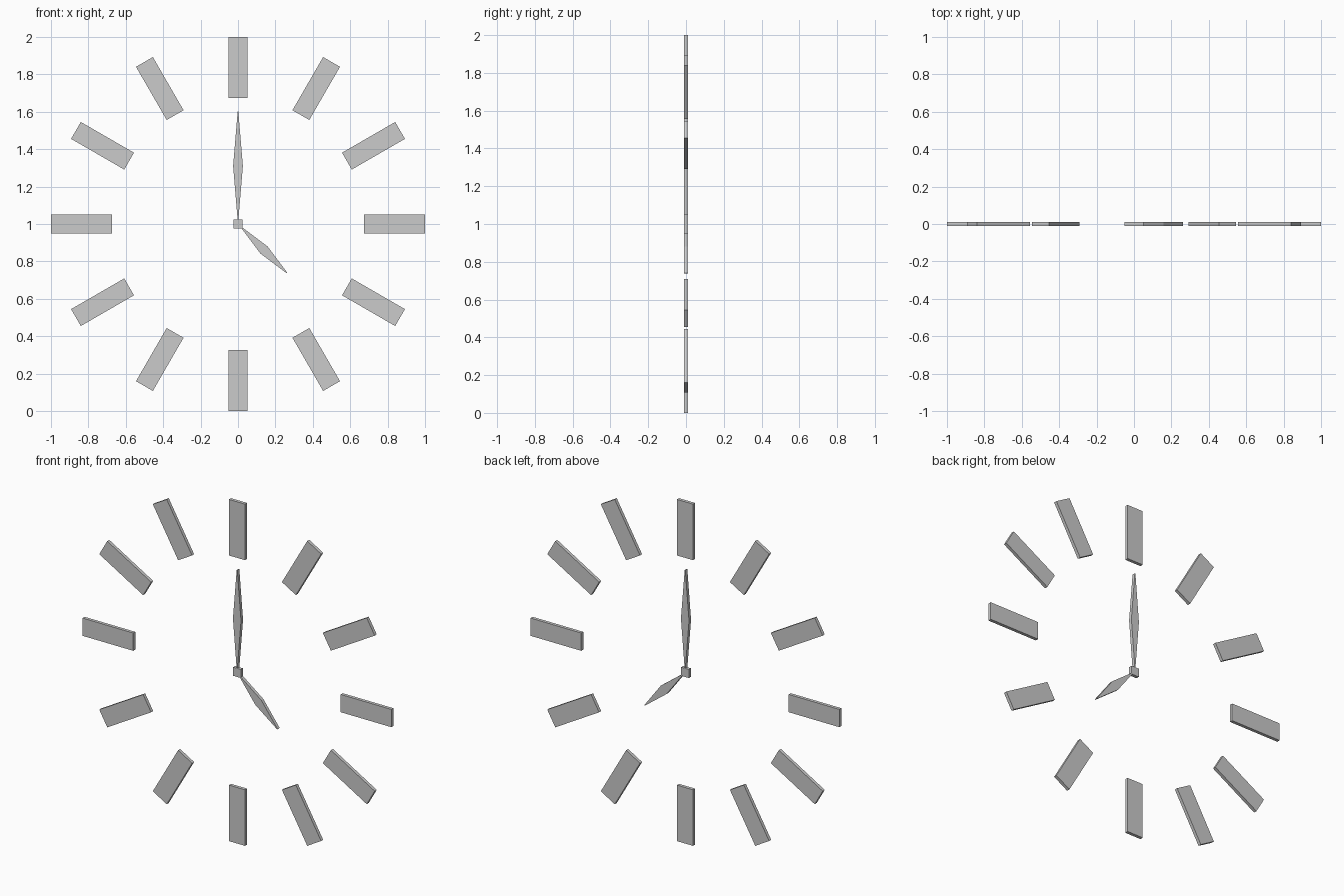
import bpy
import bmesh
import math
from mathutils import Matrix

if "Cube" in bpy.data.objects:
    bpy.data.objects.remove(bpy.data.objects["Cube"])

THICK = 0.019
CENTRE = Matrix.Translation((0, 0, 1))


def plate(name, outline, angle):
    """Extrude an upright (x, z) outline about y = 0, turned clockwise round the clock centre."""
    bm = bmesh.new()
    face = bm.faces.new([bm.verts.new((x, -THICK / 2, z)) for x, z in outline])
    res = bmesh.ops.extrude_face_region(bm, geom=[face])
    verts = [g for g in res["geom"] if isinstance(g, bmesh.types.BMVert)]
    bmesh.ops.translate(bm, verts=verts, vec=(0, THICK, 0))
    bmesh.ops.recalc_face_normals(bm, faces=bm.faces)
    bm.transform(CENTRE @ Matrix.Rotation(math.radians(angle), 4, 'Y'))
    mesh = bpy.data.meshes.new(name)
    bm.to_mesh(mesh)
    bm.free()
    obj = bpy.data.objects.new(name, mesh)
    bpy.context.collection.objects.link(obj)
    return obj


def rect(half_w, z0, z1):
    return [(-half_w, z0), (half_w, z0), (half_w, z1), (-half_w, z1)]


def hand(start, length, half_w, tip=0.002):
    # Slim diamond with slightly blunt ends
    mid = (start + length) / 2
    return [(-tip, start), (tip, start), (half_w, mid),
            (tip, length), (-tip, length), (-half_w, mid)]


# Twelve hour markers
for i in range(12):
    plate(f"hour_marker_{i + 1}", rect(0.052, 0.672, 1.0), 30 * (i + 1))

# Centre hub
plate("hub", rect(0.025, -0.025, 0.025), 0)

# Hands showing half past four position for the short hand, twelve for the long one
plate("minute_hand", hand(0.02, 0.6, 0.026), 0)
plate("hour_hand", hand(0.02, 0.37, 0.027), 135)
